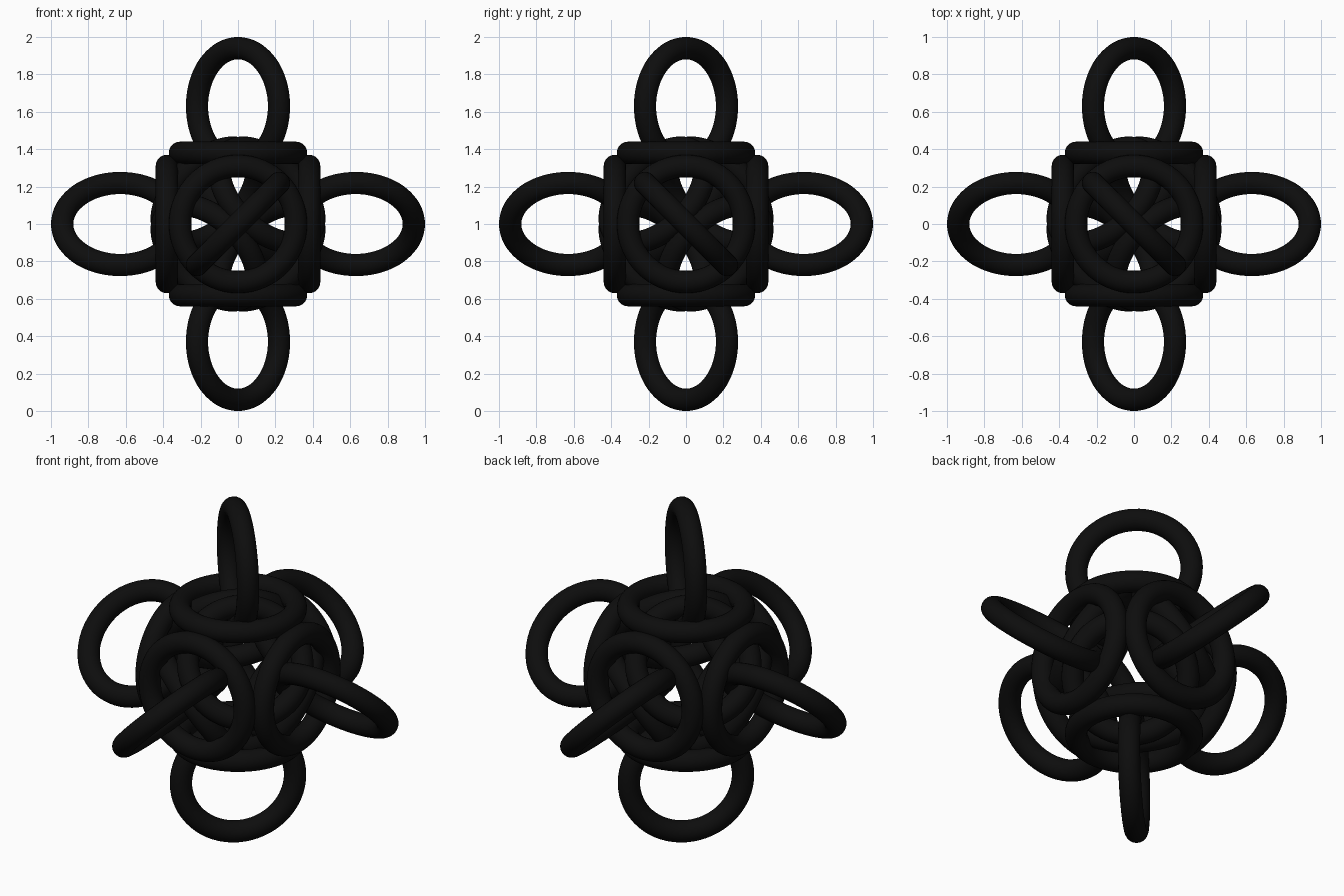
import bpy
from mathutils import Vector, Matrix

if "Cube" in bpy.data.objects:
    bpy.data.objects.remove(bpy.data.objects["Cube"])

MAJOR, TUBE = 0.31, 0.06
CENTRE = Vector((0, 0, 1))

black = bpy.data.materials.new("black")
black.diffuse_color = (0.004, 0.004, 0.004, 1)
black.use_nodes = True
black.node_tree.nodes["Principled BSDF"].inputs["Base Color"].default_value = black.diffuse_color


def ring(name, offset, axis):
    """Smooth ring at an offset from the model centre, facing along axis."""
    bpy.ops.mesh.primitive_torus_add(
        major_radius=MAJOR, minor_radius=TUBE,
        major_segments=64, minor_segments=20)
    ob = bpy.context.object
    ob.name = name
    rot = Vector(axis).to_track_quat('Z', 'Y').to_matrix().to_4x4()
    ob.matrix_world = Matrix.Translation(CENTRE + Vector(offset)) @ rot
    ob.data.materials.append(black)
    bpy.ops.object.shade_smooth()
    return ob


# Rings lying on the six cube faces, and the diagonal links through them
for i, label in enumerate("xyz"):
    for s in (1, -1):
        out = Vector((0, 0, 0))
        out[i] = s
        side = f"{label}_{'plus' if s > 0 else 'minus'}"
        ring(f"face_ring_{side}", out * 0.38, out)
        # link plane holds the outward axis and the diagonal (1, -s)
        normal = Vector((0, 0, 0))
        normal[(i + 1) % 3] = 1
        normal[(i + 2) % 3] = s
        ring(f"outer_link_{side}", out * 0.63, normal)

# Four core rings facing the corners of a tetrahedron
for n, c in enumerate([(1, -1, 1), (-1, 1, 1), (1, 1, -1), (-1, -1, -1)]):
    d = Vector(c).normalized()
    ring(f"core_ring_{n + 1}", d * 0.268, d)
